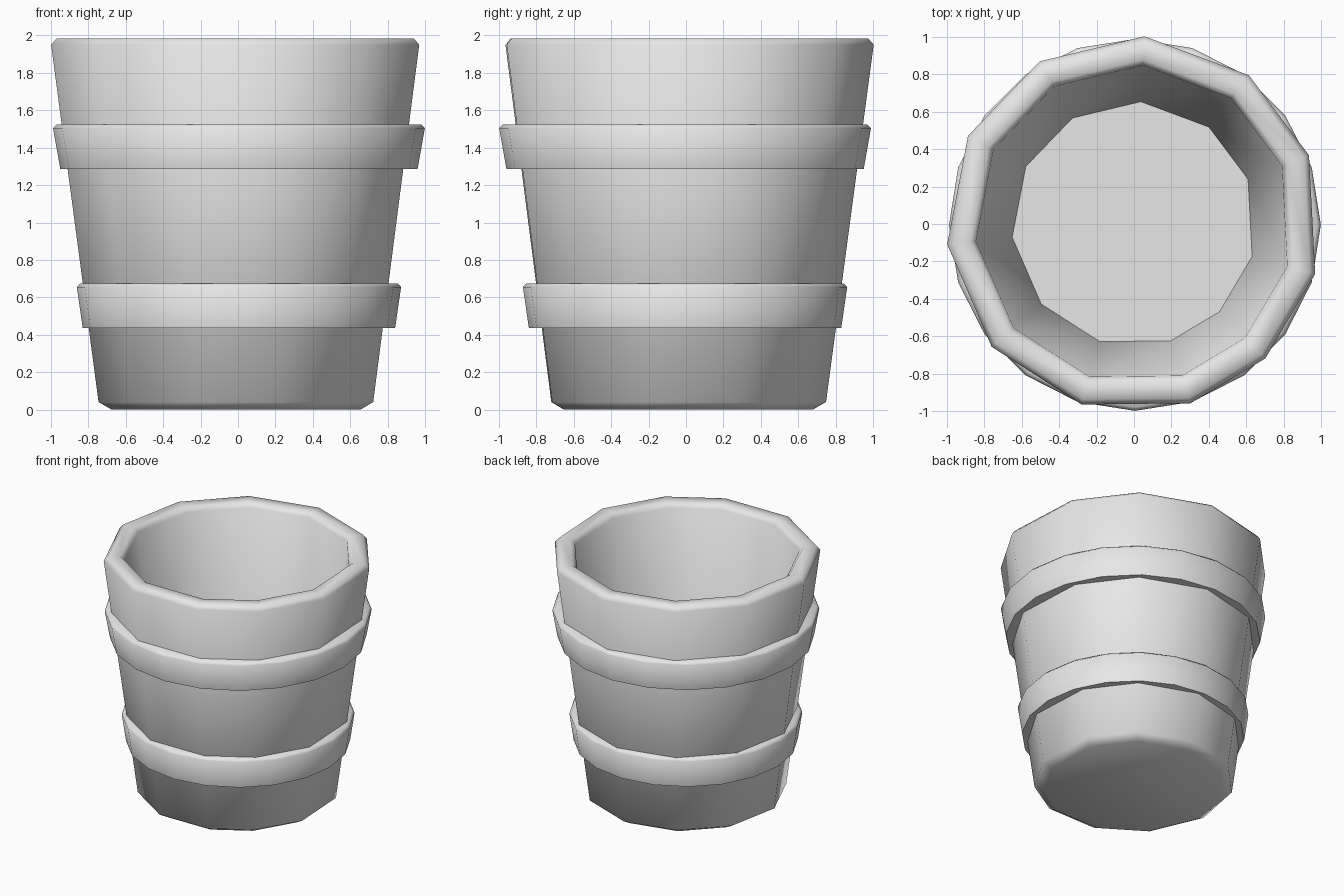
import bpy
import bmesh
from math import cos, sin, radians

default = bpy.data.objects.get("Cube")
if default:
    bpy.data.objects.remove(default, do_unlink=True)

# One plain grey for everything
grey = bpy.data.materials.new("light_grey")
grey.use_nodes = True
colour = (0.8, 0.8, 0.8, 1.0)
grey.diffuse_color = colour
grey.node_tree.nodes["Principled BSDF"].inputs["Base Color"].default_value = colour


def lathe(name, profile, angles, closed=False, centre=(0, 0)):
    """Sweep an (r, z) profile through the angles; open ends get capped."""
    bm = bmesh.new()
    rings = [[bm.verts.new((centre[0] + r * cos(radians(a)),
                            centre[1] + r * sin(radians(a)), z)) for a in angles]
             for r, z in profile]
    n = len(angles)
    pairs = list(zip(rings, rings[1:]))
    if closed:
        pairs.append((rings[-1], rings[0]))
    else:
        bm.faces.new(rings[0])
        bm.faces.new(rings[-1])
    for low, high in pairs:
        for i in range(n):
            j = (i + 1) % n
            bm.faces.new((low[i], low[j], high[j], high[i]))
    bmesh.ops.recalc_face_normals(bm, faces=bm.faces)
    mesh = bpy.data.meshes.new(name)
    bm.to_mesh(mesh)
    bm.free()
    mesh.materials.append(grey)
    obj = bpy.data.objects.new(name, mesh)
    bpy.context.collection.objects.link(obj)
    bpy.ops.object.select_all(action='DESELECT')
    obj.select_set(True)
    bpy.context.view_layer.objects.active = obj
    bpy.ops.object.shade_smooth_by_angle(angle=radians(60))
    return obj


# Bucket: uneven staves, chamfered foot and rim, hollow inside
stave_angles = [-173.8, -139.2, -106.2, -72.5, -45.7, -15.4, 21.4, 52.3, 86.8, 120.1, 152]
lathe("bucket", [(0.68, 0), (0.75, 0.04), (1.005, 1.95), (0.975, 1.985),
                 (0.88, 1.985), (0.85, 1.95), (0.655, 0.105)], stave_angles)


# Hoops: flared bands with a chamfered top edge
def hoop(name, inner, bottom, top, z0, z1):
    lathe(name, [(inner, z0), (bottom, z0), (top, z1 - 0.02),
                 (top - 0.02, z1), (inner, z1)],
          range(0, 360, 18), closed=True, centre=(0.005, -0.005))


hoop("upper_hoop", 0.83, 0.955, 0.994, 1.285, 1.525)
hoop("lower_hoop", 0.735, 0.835, 0.867, 0.435, 0.675)
